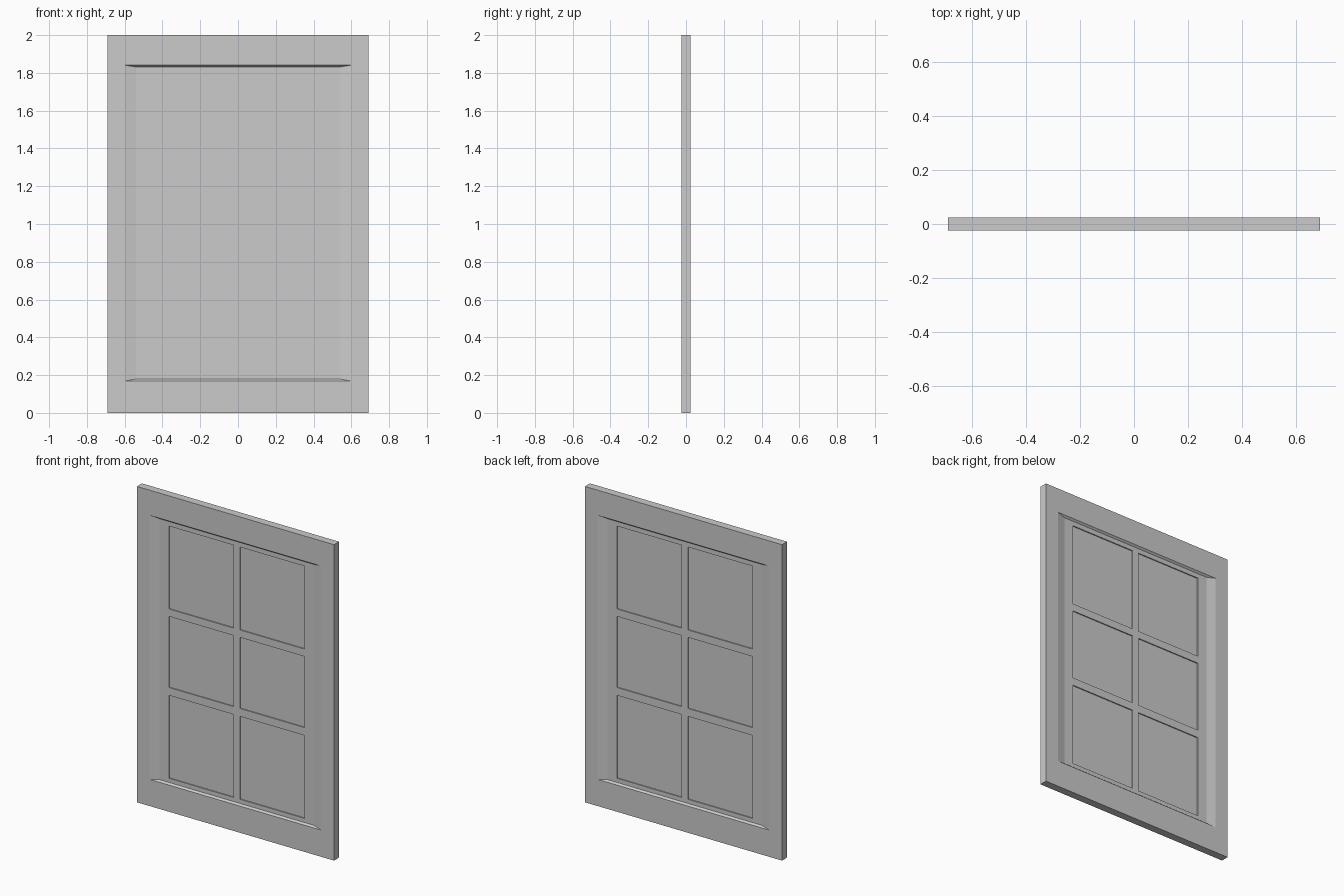
import bpy, bmesh

if "Cube" in bpy.data.objects:
    bpy.data.objects.remove(bpy.data.objects["Cube"])

W, H, T = 0.69, 2.0, 0.025      # half width, height, half thickness
FIELD, PANE = 0.012, 0.019      # recess depths from the face


def frustum(name, y0, r0, y1, r1):
    # block between two rectangles (x0, x1, z0, z1) lying at y0 and y1
    bm = bmesh.new()
    for y, (xa, xb, za, zb) in ((y0, r0), (y1, r1)):
        for x, z in ((xa, za), (xb, za), (xb, zb), (xa, zb)):
            bm.verts.new((x, y, z))
    bmesh.ops.convex_hull(bm, input=bm.verts)
    bmesh.ops.dissolve_limit(bm, angle_limit=0.01, verts=bm.verts, edges=bm.edges)
    bmesh.ops.recalc_face_normals(bm, faces=bm.faces)
    mesh = bpy.data.meshes.new(name)
    bm.to_mesh(mesh)
    bm.free()
    ob = bpy.data.objects.new(name, mesh)
    bpy.context.collection.objects.link(ob)
    return ob


# solid slab
full = (-W, W, 0, H)
panel = frustum("door_panel", -T, full, T, full)


def carve(cutter):
    bpy.context.view_layer.objects.active = panel
    mod = panel.modifiers.new("carve", 'BOOLEAN')
    mod.operation, mod.solver, mod.object = 'DIFFERENCE', 'EXACT', cutter
    bpy.ops.object.modifier_apply(modifier=mod.name)
    bpy.data.objects.remove(cutter)


for s in (-1, 1):
    # sunken field with sloping sides, flared past the face so the cut is clean
    mid, half = 1.005, 0.831
    rects = []
    for k in (-1, 1):
        hx, hz = 0.57 - 0.09 * k / 3 * (3 if k < 0 else 1), half + 0.005 * (3 if k < 0 else -1)
        rects.append((-hx, hx, mid - hz, mid + hz))
    frustum_y = (s * (T + FIELD), s * (T - FIELD))
    carve(frustum("field_cutter", frustum_y[0], rects[0], frustum_y[1], rects[1]))
    # six panes sunk into the field
    for x0 in (-0.475, 0.022):
        for z0, z1 in ((0.205, 0.73), (0.78, 1.23), (1.277, 1.802)):
            r = (x0, x0 + 0.453, z0, z1)
            carve(frustum("pane_cutter", s * (T + 0.02), r, s * (T - PANE), r))
